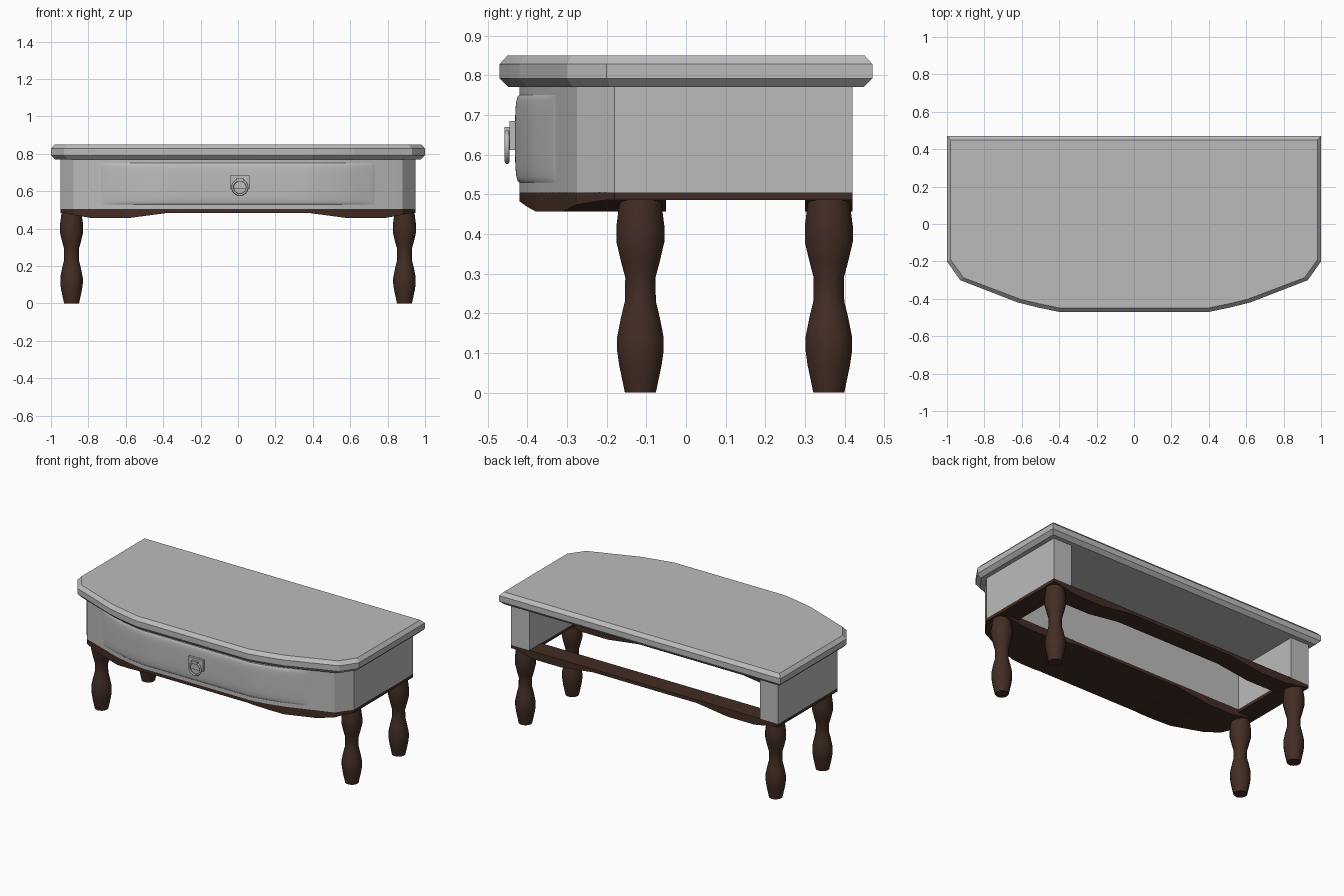
import bpy, math

if "Cube" in bpy.data.objects:
    bpy.data.objects.remove(bpy.data.objects["Cube"])

def material(name, rgb):
    m = bpy.data.materials.new(name)
    m.diffuse_color = (*rgb, 1)
    m.use_nodes = True
    m.node_tree.nodes["Principled BSDF"].inputs["Base Color"].default_value = m.diffuse_color
    return m

GREY = material("pale grey", (0.5, 0.5, 0.5))
BROWN = material("dark brown wood", (0.055, 0.026, 0.018))

def add(name, verts, faces, mat, smooth=None):
    me = bpy.data.meshes.new(name)
    me.from_pydata(verts, [], faces)
    ob = bpy.data.objects.new(name, me)
    bpy.context.collection.objects.link(ob)
    me.materials.append(mat)
    bpy.ops.object.select_all(action='DESELECT')
    bpy.context.view_layer.objects.active = ob
    ob.select_set(True)
    bpy.ops.object.mode_set(mode='EDIT')
    bpy.ops.mesh.select_all(action='SELECT')
    bpy.ops.mesh.normals_make_consistent(inside=False)
    bpy.ops.object.mode_set(mode='OBJECT')
    if smooth:
        bpy.ops.object.shade_smooth_by_angle(angle=math.radians(smooth))
    return ob

def loft(name, rings, mat, smooth=None, closed=False):
    """Skin a list of equal rings; cap the ends unless the path is closed."""
    n, k = len(rings[0]), len(rings)
    verts = [p for r in rings for p in r]
    faces = []
    for i in range(k if closed else k - 1):
        a, b = i * n, ((i + 1) % k) * n
        faces += [(a + j, a + (j + 1) % n, b + (j + 1) % n, b + j) for j in range(n)]
    if not closed:
        faces += [tuple(range(n)), tuple(range((k - 1) * n, k * n))]
    return add(name, verts, faces, mat, smooth)

def box(name, x0, x1, y0, y1, z0, z1, mat):
    return loft(name, [[(x0, y0, z), (x1, y0, z), (x1, y1, z), (x0, y1, z)]
                       for z in (z0, z1)], mat)

def lerp(table, x):
    x = abs(x)
    for (a, u), (b, v) in zip(table, table[1:]):
        if x <= b:
            return u + (v - u) * (x - a) / (b - a)
    return table[-1][1]

def mirrored(half):
    return half + [(-x, y) for x, y in reversed(half)]

# table top with chamfered rim
top = mirrored([(1, 0.47), (1, -0.2), (0.93, -0.30), (0.62, -0.42), (0.52, -0.445), (0.4, -0.47)])
loft("table_top", [[(x * (1 - d), y * (1 - d / 0.47), z) for x, y in top]
                   for z, d in ((0.77, 0.022), (0.792, 0), (0.828, 0), (0.85, 0.02))], GREY)

# body: bowed front block with two side arms, open at the back
front = [(0, -0.42), (0.39, -0.42), (0.5, -0.4), (0.59, -0.378), (0.88, -0.275), (0.95, -0.18)]
body = mirrored([(0.82, -0.05), (0.82, 0.42), (0.95, 0.42)] + front[:0:-1])
loft("body", [[(x, y, z) for x, y in body] for z in (0.505, 0.775)], GREY, 25)

# raised drawer front following the bow, softly pillowed
NX, NZ = 40, 12
verts, faces = [], []
for i in range(NX + 1):
    u = -1 + 2 * i / NX
    x = 0.73 * math.sin(u * math.pi / 2)
    for j in range(NZ + 1):
        w = math.sin((-1 + 2 * j / NZ) * math.pi / 2)
        bump = 0.010 * ((1 - math.sin(u * math.pi / 2) ** 4) * (1 - w ** 4)) ** 0.5
        verts.append((x, lerp(front, x) - 0.001 - bump, 0.64 + 0.11 * w))
for i in range(NX):
    for j in range(NZ):
        a = i * (NZ + 1) + j
        faces.append((a, a + NZ + 1, a + NZ + 2, a + 1))
panel = add("drawer_front", verts, faces, GREY, 60)
if panel.data.polygons[len(faces) // 2].normal.y > 0:
    panel.data.flip_normals()

# brown base frame: scalloped front board and back rail, plain side strips
scallop = [(0, 0.485), (0.37, 0.485), (0.5, 0.468), (0.59, 0.456), (0.78, 0.456),
           (0.88, 0.474), (0.93, 0.485), (0.95, 0.485)]
half = sorted({p[0] for p in front + scallop})
xs = [-x for x in reversed(half[1:])] + half

def board(name, y0, y1):
    loft(name, [[(x, y0(x), 0.506), (x, y1, 0.506), (x, y1, lerp(scallop, x)),
                 (x, y0(x), lerp(scallop, x))] for x in xs], BROWN)

board("front_base_board", lambda x: lerp(front, x), -0.05)
board("back_base_rail", lambda x: 0.30, 0.42)
for s, side in ((-1, "left"), (1, "right")):
    a, b = sorted((s * 0.82, s * 0.95))
    box(side + "_base_strip", a, b, -0.05, 0.30, 0.485, 0.506, BROWN)

# turned legs
turning = [(0, 0.040), (0.07, 0.055), (0.105, 0.060), (0.14, 0.060), (0.19, 0.050), (0.23, 0.040),
           (0.29, 0.039), (0.33, 0.050), (0.38, 0.062), (0.42, 0.062), (0.488, 0.053)]
for s, side in ((-1, "left"), (1, "right")):
    for y, end in ((-0.115, "front"), (0.36, "back")):
        loft(f"{end}_{side}_leg",
             [[(s * 0.89 + r * math.cos(t * math.tau / 14), y + r * math.sin(t * math.tau / 14), z)
               for t in range(14)] for z, r in turning], BROWN, 35)

# drawer pull: back plate, stud and hanging ring
box("pull_plate", -0.042, 0.062, -0.445, -0.42, 0.612, 0.685, GREY)
box("pull_stud", -0.01, 0.03, -0.458, -0.44, 0.652, 0.670, GREY)
rings = []
for i in range(24):
    t = i * math.tau / 24
    rings.append([(0.01 + (0.039 + 0.006 * math.cos(q)) * math.cos(t),
                   -0.451 + 0.006 * math.sin(q),
                   0.621 + (0.039 + 0.006 * math.cos(q)) * math.sin(t))
                  for q in (k * math.tau / 8 for k in range(8))])
loft("pull_ring", rings, GREY, 60, closed=True)
